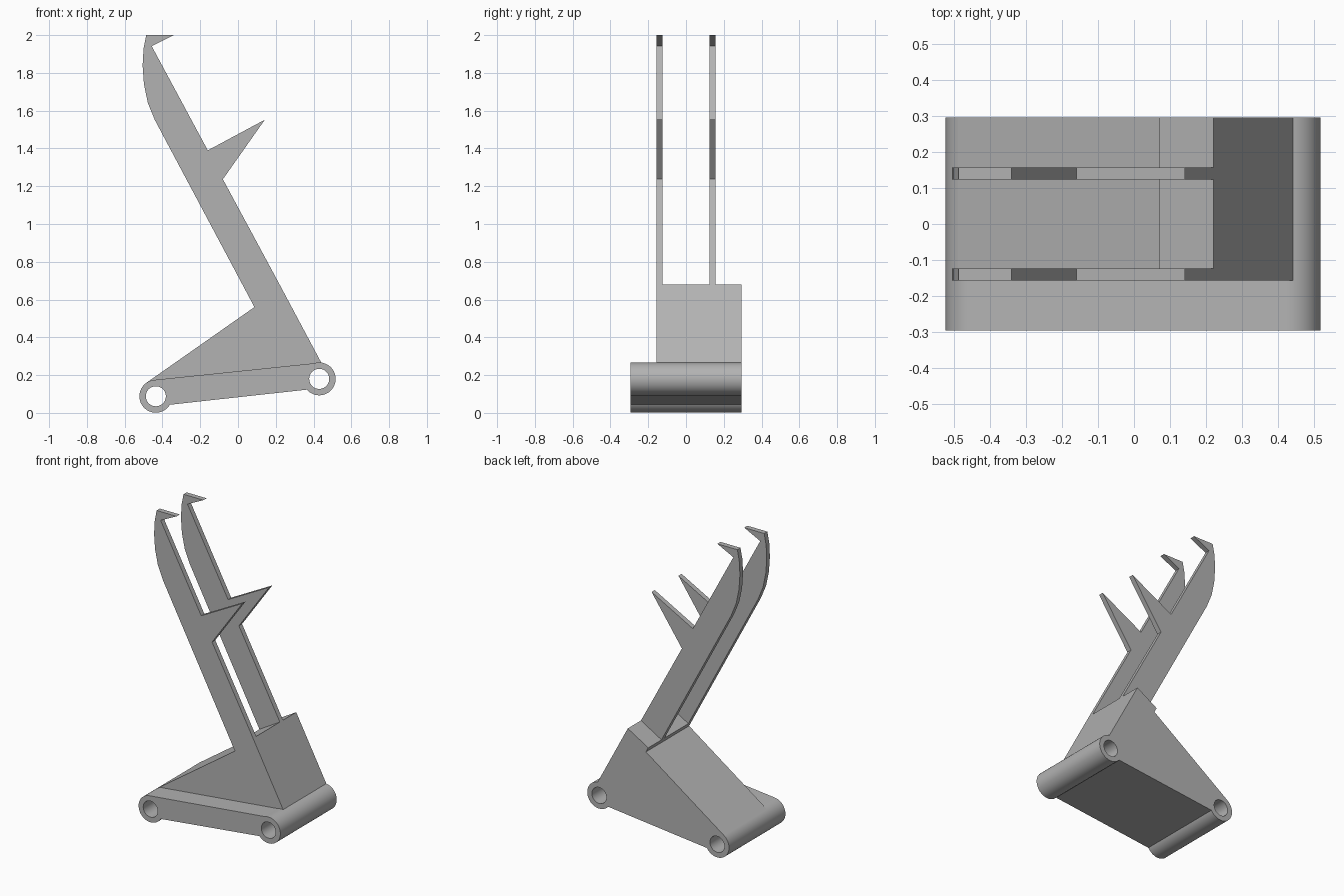
import bpy
import bmesh
from math import cos, sin, radians, tau

cube = bpy.data.objects.get("Cube")
if cube:
    bpy.data.objects.remove(cube, do_unlink=True)

grey = bpy.data.materials.new("plain grey")
grey.use_nodes = True
colour = (0.45, 0.45, 0.45, 1)
grey.diffuse_color = colour
grey.node_tree.nodes["Principled BSDF"].inputs["Base Color"].default_value = colour

HALF = 0.295
REAR_PIN, FRONT_PIN = (-0.435, 0.088), (0.43, 0.18)
OUTER, INNER = 0.087, 0.053


def finish(name, bm, smooth=False):
    bmesh.ops.recalc_face_normals(bm, faces=bm.faces)
    mesh = bpy.data.meshes.new(name)
    bm.to_mesh(mesh)
    bm.free()
    mesh.materials.append(grey)
    obj = bpy.data.objects.new(name, mesh)
    bpy.context.collection.objects.link(obj)
    if smooth:
        bpy.ops.object.select_all(action='DESELECT')
        obj.select_set(True)
        bpy.context.view_layer.objects.active = obj
        bpy.ops.object.shade_smooth_by_angle(angle=radians(30))
    return obj


def extrude_profile(name, profile, y0, y1):
    """Extrude an outline in x and z from y0 to y1."""
    bm = bmesh.new()
    face = bm.faces.new([bm.verts.new((x, y0, z)) for x, z in profile])
    moved = bmesh.ops.extrude_face_region(bm, geom=[face], use_keep_orig=True)
    verts = [g for g in moved["geom"] if isinstance(g, bmesh.types.BMVert)]
    bmesh.ops.translate(bm, verts=verts, vec=(0, y1 - y0, 0))
    return finish(name, bm)


def arc(centre, start, end, steps=16):
    angles = [radians(start + (end - start) * i / steps) for i in range(steps + 1)]
    return [(centre[0] + OUTER * cos(a), centre[1] + OUTER * sin(a)) for a in angles]


def tube(name, centre, segments=64):
    """Hollow hinge barrel running along y."""
    bm = bmesh.new()
    loops = []
    for r, y in ((OUTER, -HALF), (OUTER, HALF), (INNER, HALF), (INNER, -HALF)):
        loops.append([bm.verts.new((centre[0] + r * cos(tau * i / segments), y,
                                    centre[1] + r * sin(tau * i / segments)))
                      for i in range(segments)])
    for k in range(4):
        a, b = loops[k], loops[(k + 1) % 4]
        for i in range(segments):
            j = (i + 1) % segments
            bm.faces.new((a[i], a[j], b[j], b[i]))
    return finish(name, bm, smooth=True)


# Hinge barrels and the plate between them
tube("left_hinge_barrel", FRONT_PIN)
tube("right_hinge_barrel", REAR_PIN)
extrude_profile("base_plate",
                arc(REAR_PIN, 96, -31) + arc(FRONT_PIN, 221, 84), -HALF, HALF)

# Wedge block with a small stepped lip
extrude_profile("wedge_block",
                [(-0.487, 0.158), (0.087, 0.56), (0.07, 0.592),
                 (0.22, 0.68), (0.442, 0.264)], -0.157, HALF)

# Pair of hooked arms with a spike
arm = [(0.07, 0.592), (0.22, 0.68), (-0.08, 1.237), (0.142, 1.552),
       (-0.16, 1.39), (-0.457, 1.942), (-0.34, 2.0), (-0.486, 2.0),
       (-0.5, 1.93), (-0.505, 1.84), (-0.498, 1.74), (-0.477, 1.64),
       (-0.44, 1.55)]
for side, name in ((-1, "front_arm"), (1, "back_arm")):
    extrude_profile(name, arm, side * 0.157, side * 0.124)
